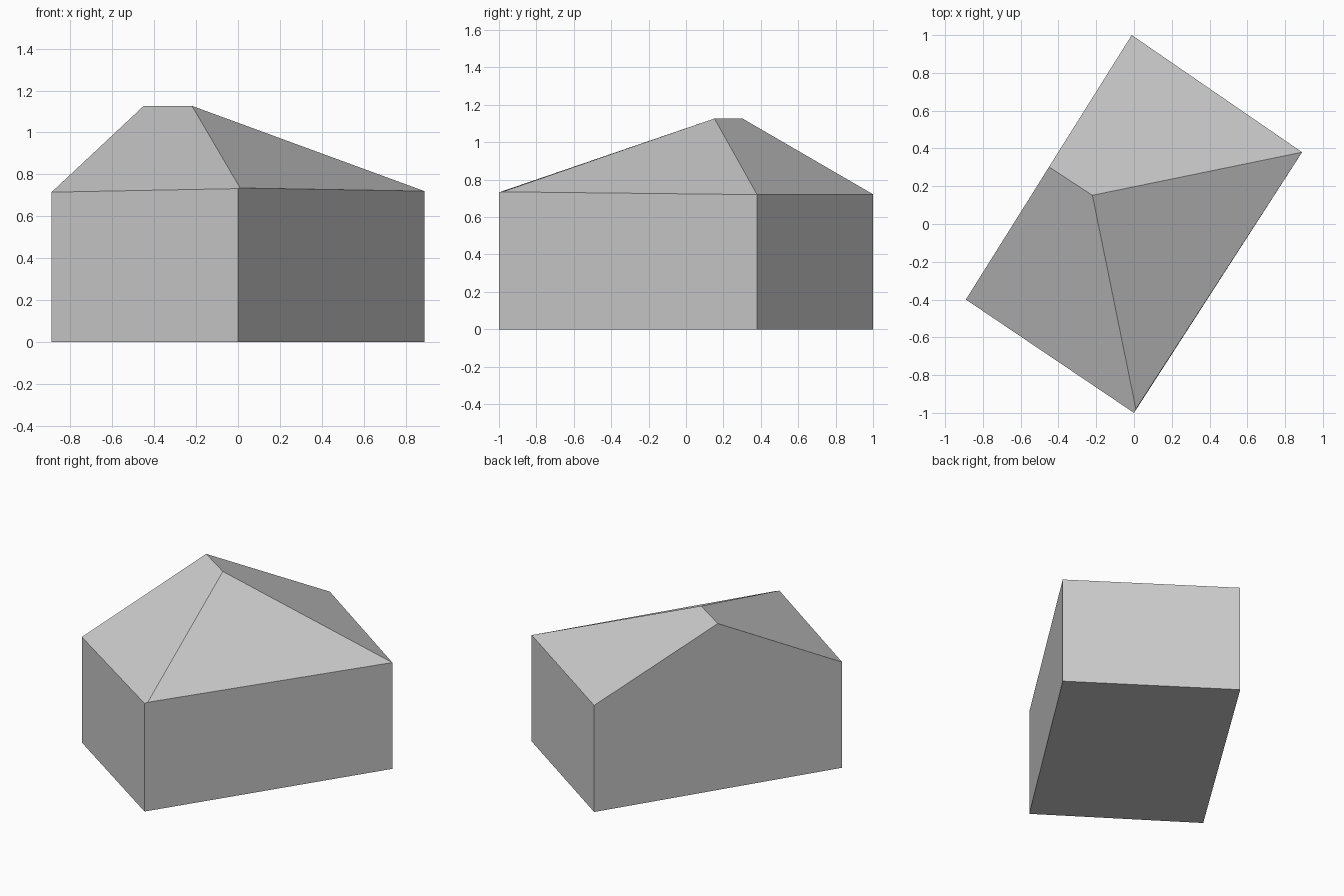
import bpy

cube = bpy.data.objects.get("Cube")
if cube:
    bpy.data.objects.remove(cube, do_unlink=True)

# Single plain grey
grey = bpy.data.materials.new("plain_grey")
grey.use_nodes = True
colour = (0.6, 0.6, 0.6, 1)
grey.diffuse_color = colour
grey.node_tree.nodes["Principled BSDF"].inputs["Base Color"].default_value = colour


def add_part(name, faces):
    """Build a flat-shaded object from faces given as lists of points."""
    points = list(dict.fromkeys(p for face in faces for p in face))
    mesh = bpy.data.meshes.new(name)
    mesh.from_pydata(points, [], [[points.index(p) for p in f] for f in faces])
    mesh.materials.append(grey)
    part = bpy.data.objects.new(name, mesh)
    bpy.context.collection.objects.link(part)
    return part


# Eave corners, counterclockwise from above
west = (-0.89, -0.40, 0.715)
south = (0.0, -1.0, 0.732)
hip_foot = (0.01, -0.98, 0.735)
east = (0.89, 0.38, 0.72)
north = (-0.012, 1.0, 0.722)

# Ridge runs inward from the gable wall
ridge_gable = (-0.45, 0.302, 1.127)
ridge_hip = (-0.22, 0.152, 1.127)


def ground(p):
    return (p[0], p[1], 0.0)


# Walls and floor
add_part("walls", [
    [ground(west), ground(south), south, west],
    [ground(south), ground(east), east, hip_foot, south],
    [ground(east), ground(north), north, east],
    [ground(north), ground(west), west, ridge_gable, north],
    [ground(p) for p in (north, east, south, west)],
])

# Two slopes and one hip
add_part("roof", [
    [west, south, hip_foot, ridge_hip, ridge_gable],
    [hip_foot, east, ridge_hip],
    [east, north, ridge_gable, ridge_hip],
])
